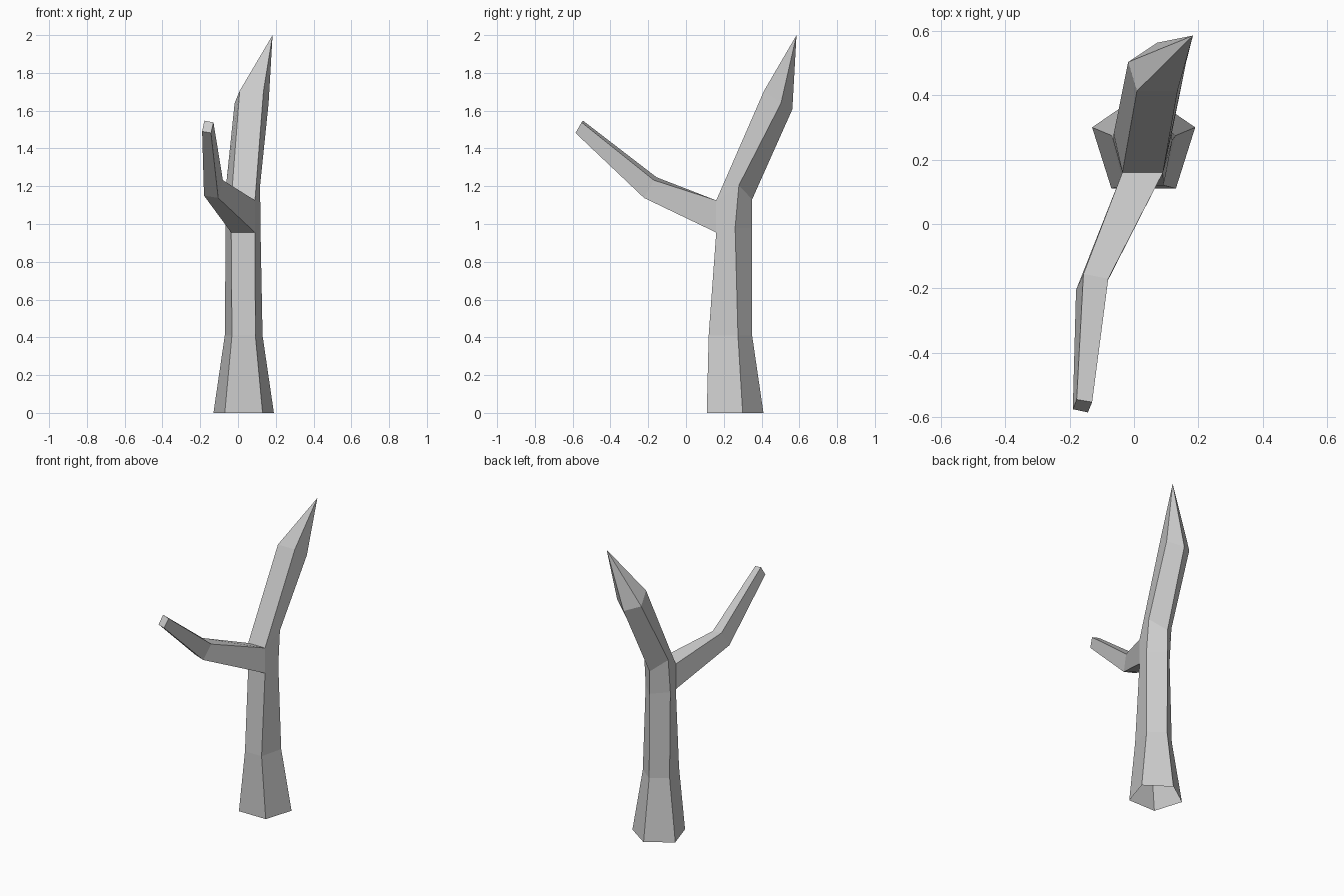
import bpy, bmesh

if "Cube" in bpy.data.objects:
    bpy.data.objects.remove(bpy.data.objects["Cube"])

bm = bmesh.new()


def trunk_ring(cx, front, side, back):
    """Five-sided ring, symmetric about cx; front/side = (half width, y, z), back = (y, z)."""
    (fw, fy, fz), (sw, sy, sz), (by, bz) = front, side, back
    pts = [(cx - fw, fy, fz), (cx + fw, fy, fz), (cx + sw, sy, sz),
           (cx, by, bz), (cx - sw, sy, sz)]
    return [bm.verts.new(p) for p in pts]


def bridge(a, b, skip=()):
    """Join two rings of equal size with quads."""
    n = len(a)
    for i in range(n):
        if i not in skip:
            j = (i + 1) % n
            bm.faces.new((a[i], a[j], b[j], b[i]))


# Trunk: pentagonal rings, open underneath, leaning back above the fork
rings = [
    trunk_ring(0.03, (0.10, 0.11, 0.0), (0.16, 0.30, 0.0), (0.41, 0.0)),
    trunk_ring(0.03, (0.062, 0.12, 0.41), (0.10, 0.275, 0.41), (0.35, 0.41)),
    trunk_ring(0.027, (0.063, 0.16, 0.955), (0.092, 0.26, 0.98), (0.35, 0.98)),
    trunk_ring(0.027, (0.063, 0.16, 1.125), (0.09, 0.28, 1.205), (0.35, 1.13)),
    trunk_ring(0.072, (0.063, 0.413, 1.705), (0.09, 0.503, 1.64), (0.563, 1.607)),
]
for k in range(len(rings) - 1):
    # leave the front face open where the branch grows out
    bridge(rings[k], rings[k + 1], skip=(0,) if k == 2 else ())

# Pointed broken top
tip = bm.verts.new((0.183, 0.585, 2.0))
top = rings[-1]
for i in range(5):
    bm.faces.new((top[i], top[(i + 1) % 5], tip))

# Branch: four-sided, growing forward from the open trunk face
root = [rings[2][0], rings[2][1], rings[3][1], rings[3][0]]
elbow = [bm.verts.new(p) for p in ((-0.18, -0.205, 1.15), (-0.105, -0.222, 1.138),
                                   (-0.08, -0.17, 1.232), (-0.157, -0.155, 1.247))]
end = [bm.verts.new(p) for p in ((-0.19, -0.575, 1.49), (-0.143, -0.585, 1.482),
                                 (-0.13, -0.553, 1.538), (-0.178, -0.545, 1.547))]
bridge(root, elbow)
bridge(elbow, end)
bm.faces.new(end)

bmesh.ops.recalc_face_normals(bm, faces=bm.faces[:])
mesh = bpy.data.meshes.new("dead_tree")
bm.to_mesh(mesh)
bm.free()
bpy.context.collection.objects.link(bpy.data.objects.new("dead_tree", mesh))
